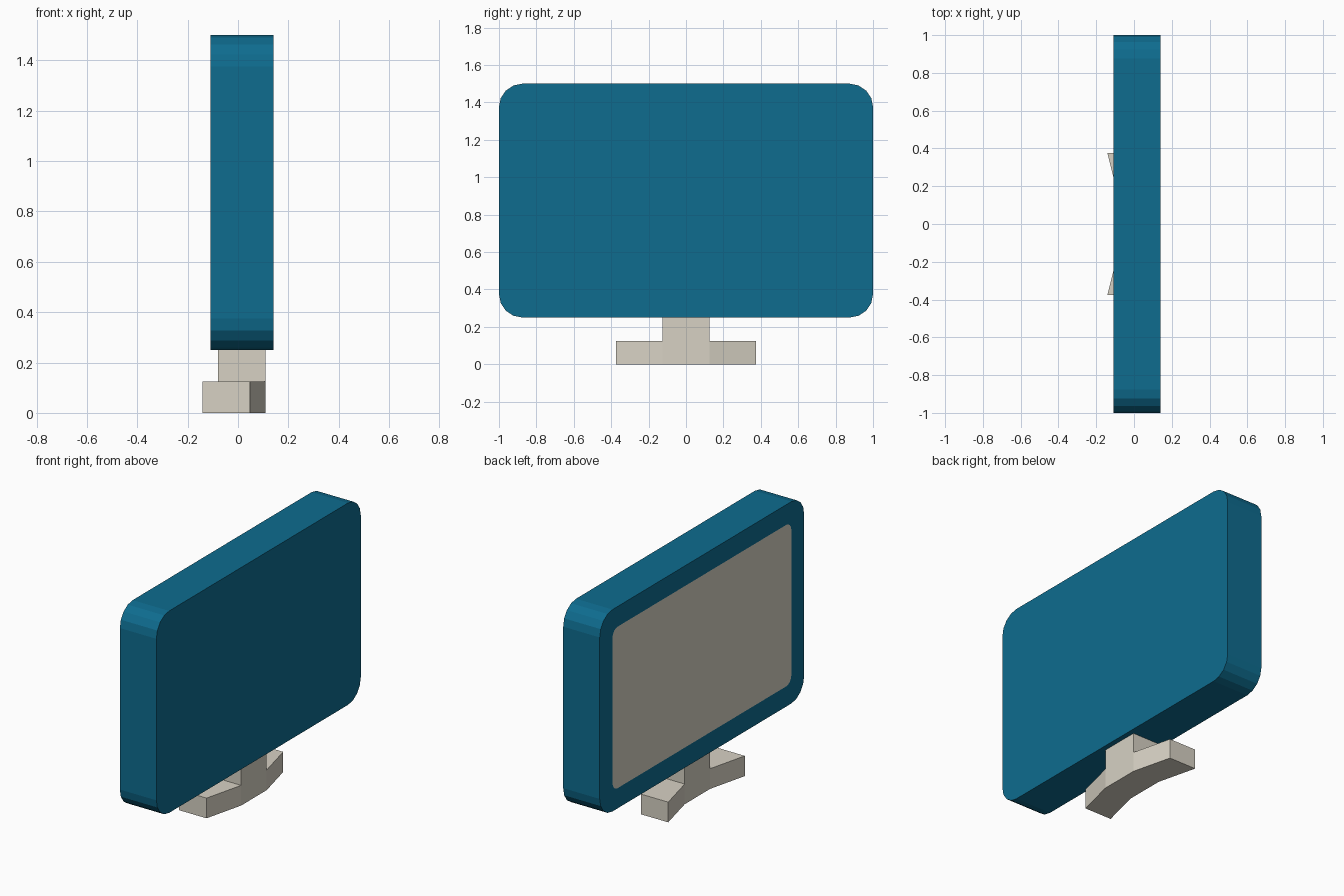
import bpy, bmesh, math

if "Cube" in bpy.data.objects:
    bpy.data.objects.remove(bpy.data.objects["Cube"])


def material(name, rgb):
    m = bpy.data.materials.new(name)
    m.diffuse_color = (*rgb, 1)
    m.use_nodes = True
    m.node_tree.nodes["Principled BSDF"].inputs["Base Color"].default_value = m.diffuse_color
    return m


TEAL = material("teal_casing", (0.0044, 0.150, 0.275))
BEIGE = material("warm_beige", (0.68, 0.64, 0.55))


def finish(bm, name, mats):
    bmesh.ops.recalc_face_normals(bm, faces=bm.faces[:])
    me = bpy.data.meshes.new(name)
    bm.to_mesh(me)
    bm.free()
    for m in mats:
        me.materials.append(m)
    ob = bpy.data.objects.new(name, me)
    bpy.context.collection.objects.link(ob)
    return ob


def rounded_loop(bm, x, half_y, half_z, radius, steps=4, centre_z=0.875):
    """Ring of vertices around a rounded rectangle facing along x."""
    ring = []
    for q, (sy, sz) in enumerate([(1, 1), (-1, 1), (-1, -1), (1, -1)]):
        for i in range(steps + 1):
            a = math.pi / 2 * (q + i / steps)
            ring.append(bm.verts.new((
                x,
                sy * (half_y - radius) + radius * math.cos(a),
                centre_z + sz * (half_z - radius) + radius * math.sin(a))))
    return ring


def bridge(bm, a, b):
    n = len(a)
    for i in range(n):
        bm.faces.new((a[i], a[(i + 1) % n], b[(i + 1) % n], b[i]))


# Casing with a flush screen set into its -x face
bm = bmesh.new()
back = rounded_loop(bm, 0.141, 1.0, 0.625, 0.125)
front = rounded_loop(bm, -0.109, 1.0, 0.625, 0.125)
screen = rounded_loop(bm, -0.109, 0.875, 0.5, 0.05)
bm.faces.new(back)
bridge(bm, back, front)
bridge(bm, front, screen)
bm.faces.new(screen).material_index = 1
finish(bm, "monitor_casing", [TEAL, BEIGE])


def prism(name, outline, z0, z1):
    bm = bmesh.new()
    low = [bm.verts.new((x, y, z0)) for x, y in outline]
    high = [bm.verts.new((x, y, z1)) for x, y in outline]
    bm.faces.new(low)
    bm.faces.new(high)
    bridge(bm, low, high)
    return finish(bm, name, [BEIGE])


# Foot: straight middle with two wings swept towards the screen side
rear = [(0.047, -0.375), (0.109, -0.125), (0.109, 0.125), (0.047, 0.375)]
prism("stand_foot", rear + [(x - 0.1875, y) for x, y in reversed(rear)], 0, 0.125)

# Neck between foot and casing
prism("stand_neck", [(0.109, -0.125), (0.109, 0.125),
                     (-0.0785, 0.125), (-0.0785, -0.125)], 0.125, 0.25)
